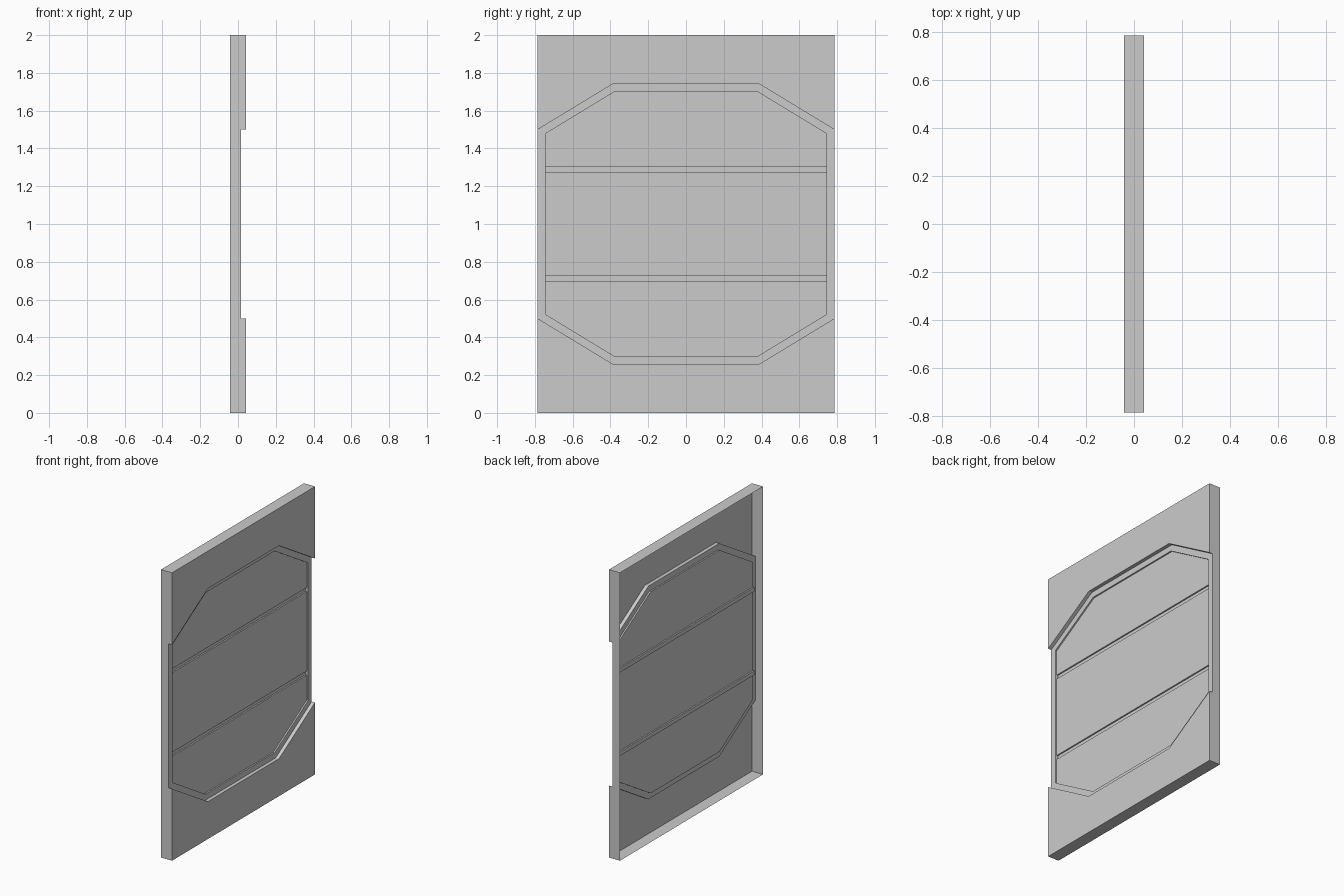
import bpy, bmesh
from math import hypot

if "Cube" in bpy.data.objects:
    bpy.data.objects.remove(bpy.data.objects["Cube"])

FRONT, BACK = 0.042, -0.042        # shell depth along x
RIM, PANEL, GROOVE = 0.017, 0.007, -0.003
W, H = 0.785, 2.0
INSET, SLOT = 0.04, 0.014

def octagon(hw, z_side, hy, z_top):
    """Octagon loop in (y, z), symmetric about y = 0 and z = 1."""
    q = [(hw, z_side), (hy, z_top), (-hy, z_top), (-hw, z_side)]
    return q + [(y, 2 - z) for y, z in reversed(q)]

def at(x, pts):
    return [(x, y, z) for y, z in pts]

def wall(pts, x0, x1):
    """Strips joining consecutive points between two depths."""
    return [[(x0, *a), (x0, *b), (x1, *b), (x1, *a)] for a, b in zip(pts, pts[1:])]

def make(name, polys):
    bm = bmesh.new()
    for p in polys:
        bm.faces.new([bm.verts.new(v) for v in p])
    bmesh.ops.remove_doubles(bm, verts=bm.verts, dist=1e-5)
    bmesh.ops.recalc_face_normals(bm, faces=bm.faces)
    # keep the front-facing sheets pointing to +x
    if sum(f.normal.x * f.calc_area() for f in bm.faces) < 0:
        bmesh.ops.reverse_faces(bm, faces=bm.faces)
    me = bpy.data.meshes.new(name)
    bm.to_mesh(me)
    bm.free()
    ob = bpy.data.objects.new(name, me)
    bpy.context.collection.objects.link(ob)
    return ob

outer = octagon(W, 1.5, 0.39, 1.74)
slope = 0.24 / (W - 0.39)
drop = INSET * hypot(1, slope)
iw, iz = W - INSET, 1.74 - INSET
inner = octagon(iw, 1.5 + slope * INSET - drop, 0.39 + (INSET - drop) / slope, iz)

# Outer shell: open at the back, octagon opening cut into the front
top_cap = [(-W, H), (W, H)] + outer[:4]
bottom_cap = [(y, 2 - z) for y, z in top_cap]
shell = [at(FRONT, top_cap), at(FRONT, bottom_cap)]
shell += wall(outer[:4], FRONT, RIM) + wall(outer[4:], FRONT, RIM)
for s in (-1, 1):
    shell.append([(x, s * W, z) for x, z in (
        (BACK, 0), (BACK, H), (FRONT, H), (FRONT, 1.5),
        (RIM, 1.5), (RIM, 0.5), (FRONT, 0.5), (FRONT, 0))])
for z in (0, H):
    shell += wall([(-W, z), (W, z)], BACK, FRONT)

# Recessed rim around the opening
for i in range(8):
    j = (i + 1) % 8
    shell.append(at(RIM, [outer[i], outer[j], inner[j], inner[i]]))
make("wall_shell", shell)

# Three inset panels separated by two horizontal grooves
z_hi, z_lo = 1.29, 0.71
end = at(PANEL, [(iw, z_hi + SLOT)] + inner[:4] + [(-iw, z_hi + SLOT)])
polys = [end, [(x, y, 2 - z) for x, y, z in end],
         at(PANEL, [(-iw, z_lo + SLOT), (iw, z_lo + SLOT),
                    (iw, z_hi - SLOT), (-iw, z_hi - SLOT)])]
polys += wall(inner + inner[:1], RIM, PANEL)
for z in (z_hi, z_lo):
    a, b = z - SLOT, z + SLOT
    ring = [(-iw, a), (iw, a), (iw, b), (-iw, b)]
    polys.append(at(GROOVE, ring))
    polys += wall(ring + ring[:1], PANEL, GROOVE)
make("inset_panels", polys)
